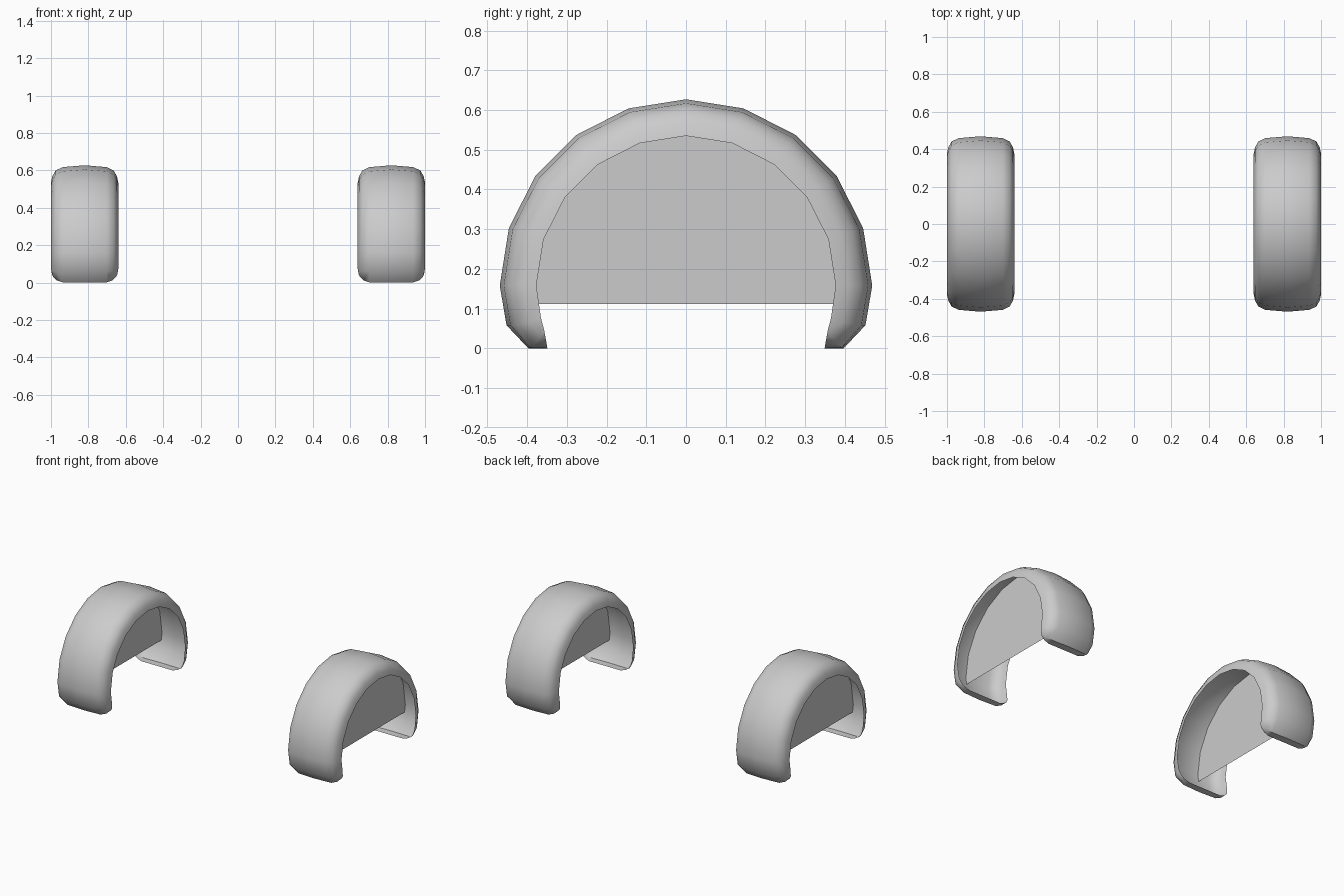
import bpy, bmesh, math

if "Cube" in bpy.data.objects:
    bpy.data.objects.remove(bpy.data.objects["Cube"])

CX, CZ = 0.82, 0.158          # arch centre
# cross-section: half-width offset, radius
SEC = [(0, .469), (.118, .459), (.155, .441), (.173, .410), (.18, .377)]
# rounded foot rows: half-width offset, y, z
FOOT = [
    [(0, .452, .058), (.118, .442, .058), (.155, .425, .060), (.173, .395, .066), (.18, .365, .075)],
    [(0, .397, 0), (.118, .392, .001), (.150, .380, .012), (.168, .366, .030), (.175, .357, .045)],
    [(0, .349, 0), (.112, .349, 0), (.145, .351, .012), (.166, .354, .028), (.175, .357, .045)],
]


def full(row):
    """Mirror half a row across the section centre."""
    return [(-d, y, z) for d, y, z in reversed(row[1:])] + row


def make(name, bm, smooth):
    bmesh.ops.remove_doubles(bm, verts=bm.verts, dist=1e-4)
    bmesh.ops.recalc_face_normals(bm, faces=bm.faces)
    me = bpy.data.meshes.new(name)
    bm.to_mesh(me)
    bm.free()
    ob = bpy.data.objects.new(name, me)
    bpy.context.collection.objects.link(ob)
    if smooth:
        bpy.context.view_layer.objects.active = ob
        ob.select_set(True)
        bpy.ops.object.shade_smooth_by_angle(angle=math.radians(45))
        ob.select_set(False)
    return ob


def fender(side, label):
    # arched shell swept from rear foot over the top to front foot
    rows = []
    for row in reversed(FOOT):
        rows.append([(d, -y, z) for d, y, z in full(row)])
    for i in range(-5, 6):
        a = math.radians(18 * i)
        rows.append(full([(d, r * math.sin(a), CZ + r * math.cos(a)) for d, r in SEC]))
    for row in FOOT:
        rows.append(full(row))
    bm = bmesh.new()
    grid = [[bm.verts.new((side * (CX + d), y, z)) for d, y, z in row] for row in rows]
    for r0, r1 in zip(grid, grid[1:]):
        for j in range(len(r0) - 1):
            bm.faces.new((r0[j], r0[j + 1], r1[j + 1], r1[j]))
    make(label + "_fender_shell", bm, True)

    # flat panel closing the inside of the arch
    bm = bmesh.new()
    pts = [(-.456, .112)]
    for i in range(-5, 6):
        a = math.radians(18 * i)
        pts.append((.464 * math.sin(a), CZ + .464 * math.cos(a)))
    pts.append((.456, .112))
    bm.faces.new([bm.verts.new((side * .865, y, z)) for y, z in pts])
    make(label + "_fender_panel", bm, False)


fender(1, "right")
fender(-1, "left")
